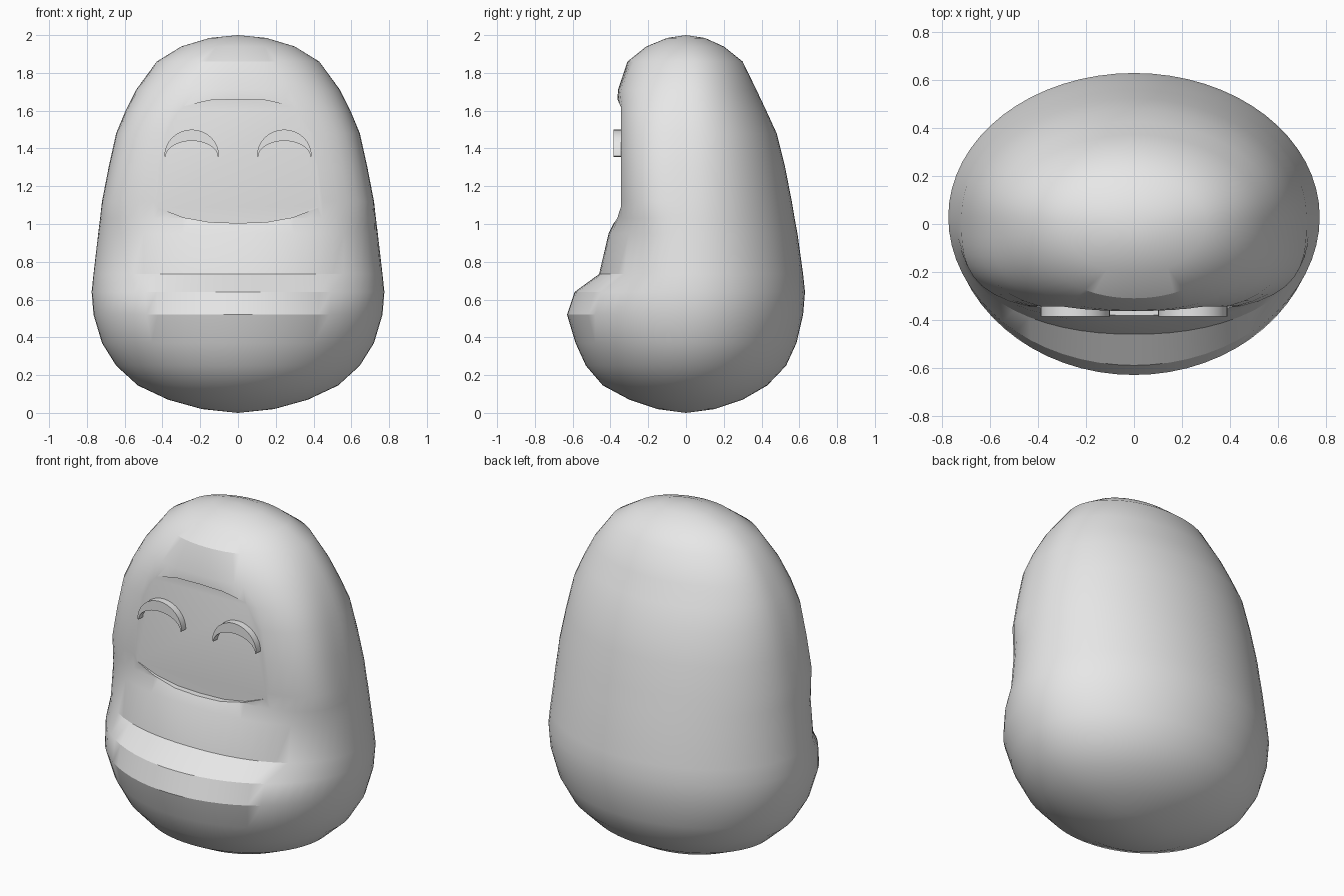
import bpy, bmesh
from math import sin, cos, pi, radians

cube = bpy.data.objects.get("Cube")
if cube:
    bpy.data.objects.remove(cube)

grey = bpy.data.materials.new("plain_grey")
grey.use_nodes = True
GREY = (0.8, 0.8, 0.8, 1)
grey.diffuse_color = GREY
grey.node_tree.nodes["Principled BSDF"].inputs["Base Color"].default_value = GREY


def make_object(name, bm):
    bmesh.ops.recalc_face_normals(bm, faces=bm.faces)
    mesh = bpy.data.meshes.new(name)
    bm.to_mesh(mesh)
    bm.free()
    obj = bpy.data.objects.new(name, mesh)
    mesh.materials.append(grey)
    bpy.context.collection.objects.link(obj)
    return obj


def prism(name, outline, y_front, y_back):
    """Extrude an x-z outline along y."""
    bm = bmesh.new()
    face = bm.faces.new([bm.verts.new((x, y_front, z)) for x, z in outline])
    extruded = bmesh.ops.extrude_face_region(bm, geom=[face])["geom"]
    for v in extruded:
        if isinstance(v, bmesh.types.BMVert):
            v.co.y = y_back
    return make_object(name, bm)


def smooth(obj, angle):
    bpy.ops.object.select_all(action="DESELECT")
    obj.select_set(True)
    bpy.context.view_layer.objects.active = obj
    bpy.ops.object.shade_smooth_by_angle(angle=radians(angle))


# Body rings: height, half width, front y, back y, front squareness
RINGS = [
    (0.02, 0.19, -0.15, 0.15, 2), (0.07, 0.37, -0.30, 0.30, 2),
    (0.145, 0.53, -0.44, 0.43, 2), (0.25, 0.645, -0.53, 0.53, 2),
    (0.37, 0.72, -0.585, 0.585, 2), (0.52, 0.765, -0.63, 0.62, 2),
    (0.64, 0.775, -0.59, 0.63, 2), (0.735, 0.765, -0.46, 0.62, 2.2),
    (0.95, 0.74, -0.41, 0.59, 2.5), (1.03, 0.73, -0.37, 0.575, 3),
    (1.12, 0.72, -0.37, 0.56, 3.3), (1.30, 0.685, -0.37, 0.525, 3.3),
    (1.48, 0.645, -0.37, 0.48, 3.2), (1.60, 0.595, -0.367, 0.425, 2.9),
    (1.71, 0.54, -0.36, 0.373, 2.5), (1.86, 0.43, -0.31, 0.30, 2.1),
    (1.94, 0.30, -0.21, 0.20, 2), (1.985, 0.15, -0.10, 0.10, 2),
]
SEGMENTS = 64


def ring_point(ring, i):
    z, width, front, back, power = ring
    a = 2 * pi * i / SEGMENTS
    c, s = cos(a), sin(a)
    mid = 0.03 * min(1, width / 0.7)
    p = power if s < 0 else 2
    reach = (abs(c) ** p + abs(s) ** p) ** (-1 / p)
    depth = (back - mid) if s >= 0 else (mid - front)
    return (width * c * reach, mid + depth * s * reach, z)


bm = bmesh.new()
loops = [[bm.verts.new(ring_point(r, i)) for i in range(SEGMENTS)] for r in RINGS]
for low, high in zip(loops, loops[1:]):
    for i in range(SEGMENTS):
        j = (i + 1) % SEGMENTS
        bm.faces.new((low[i], low[j], high[j], high[i]))
for loop, z in ((loops[0], 0), (loops[-1], 2)):
    pole = bm.verts.new((0, 0, z))
    for i in range(SEGMENTS):
        bm.faces.new((loop[i], loop[(i + 1) % SEGMENTS], pole))
body = make_object("body", bm)

# Flat face opening cut into the front
half = [(0, 1.005), (0.15, 1.01), (0.29, 1.035), (0.42, 1.085), (0.48, 1.13),
        (0.455, 1.35), (0.415, 1.565), (0.30, 1.62), (0.15, 1.655), (0, 1.66)]
outline = half + [(-x, z) for x, z in half[-2:0:-1]]
cutter = prism("face_cutter", outline, -0.8, -0.345)
cutter.hide_render = True
cut = body.modifiers.new("face_cut", "BOOLEAN")
cut.operation = "DIFFERENCE"
cut.solver = "EXACT"
cut.object = cutter
bpy.context.view_layer.objects.active = body
bpy.ops.object.modifier_apply(modifier=cut.name)
bpy.data.objects.remove(cutter)
smooth(body, 28)

# Crescent eyes
STEPS = 16
for side, name in ((1, "left_eye"), (-1, "right_eye")):
    angles = [pi * i / STEPS for i in range(STEPS + 1)]
    outer = [(0.145 * cos(a), 1.36 + 0.14 * sin(a)) for a in angles]
    inner = [(0.138 * cos(a), 1.355 + 0.085 * sin(a)) for a in reversed(angles)]
    eye = prism(name, [(side * 0.245 + x, z) for x, z in outer + inner], -0.385, -0.34)
    smooth(eye, 30)
